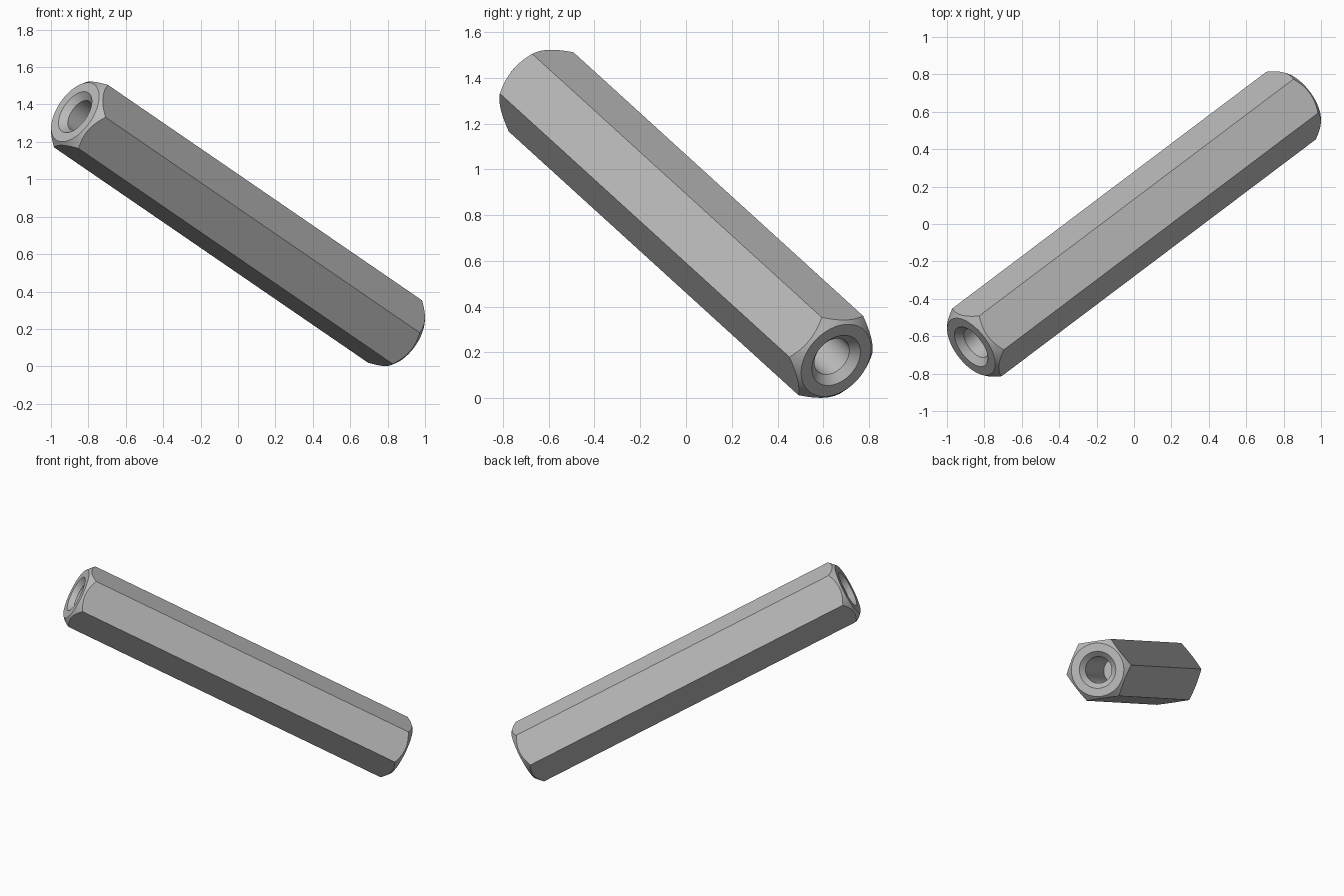
import bpy, bmesh, math
from mathutils import Vector, Matrix

cube = bpy.data.objects.get("Cube")
if cube:
    bpy.data.objects.remove(cube, do_unlink=True)

# Main dimensions
HALF = 1.243          # half of the length
CORNER = 0.224        # hexagon corner radius
RIM = 0.18            # flat end ring, outer radius
SINK = 0.125          # countersink radius
BORE = 0.09           # hole radius
DEPTH = 0.66          # hole depth
SEGMENTS = 96

# One plain grey metal
metal = bpy.data.materials.new("grey_metal")
metal.use_nodes = True
grey = (0.5, 0.5, 0.5, 1)
metal.diffuse_color = grey
metal.node_tree.nodes["Principled BSDF"].inputs["Base Color"].default_value = grey


def add_object(name, bm):
    bmesh.ops.recalc_face_normals(bm, faces=bm.faces)
    mesh = bpy.data.meshes.new(name)
    bm.to_mesh(mesh)
    bm.free()
    mesh.materials.append(metal)
    obj = bpy.data.objects.new(name, mesh)
    bpy.context.collection.objects.link(obj)
    return obj


# Hexagonal bar along local z, one corner on local x
bm = bmesh.new()
bmesh.ops.create_cone(bm, cap_ends=True, segments=6, radius1=CORNER,
                      radius2=CORNER, depth=2 * HALF + 0.2)
bar = add_object("hex_standoff", bm)
for v in bar.data.vertices:
    assert abs(v.co.xy.length - CORNER) < 0.001
first = bar.data.vertices[0].co
corner_angle = math.atan2(first.y, first.x)
bar.data.transform(Matrix.Rotation(-corner_angle, 4, 'Z'))

# Turned envelope: blind hole, countersink, end ring and corner chamfer
outer = CORNER + 0.04
end = [(0, HALF - DEPTH), (BORE, HALF - DEPTH), (BORE, HALF - (SINK - BORE)),
       (SINK, HALF), (RIM, HALF), (outer, HALF - (outer - RIM))]
profile = end + [(r, -z) for r, z in reversed(end)]
bm = bmesh.new()
verts = [bm.verts.new((r, 0, z)) for r, z in profile]
edges = [bm.edges.new(pair) for pair in zip(verts, verts[1:])]
bmesh.ops.spin(bm, geom=verts + edges, cent=(0, 0, 0), axis=(0, 0, 1),
               angle=math.tau, steps=SEGMENTS)
bmesh.ops.remove_doubles(bm, verts=bm.verts, dist=0.0001)
envelope = add_object("turned_envelope", bm)
envelope.hide_render = True

# Keep the part of the bar inside the envelope
mod = bar.modifiers.new("turned_ends", 'BOOLEAN')
mod.operation = 'INTERSECT'
mod.solver = 'EXACT'
mod.object = envelope
bpy.ops.object.select_all(action='DESELECT')
bpy.context.view_layer.objects.active = bar
bar.select_set(True)
bpy.ops.object.modifier_apply(modifier=mod.name)
bpy.data.objects.remove(envelope, do_unlink=True)
bpy.ops.object.shade_smooth_by_angle(angle=math.radians(25))

# Tilt the bar in space
axis = Vector((0.8705, 0.656, -0.597)).normalized()
corner = Vector((0.146, -0.04, 0.169))
corner = (corner - axis * corner.dot(axis)).normalized()
side = axis.cross(corner)
tilt = Matrix((corner, side, axis)).transposed().to_4x4()
bar.matrix_world = Matrix.Translation((0, 0, 0.762)) @ tilt
